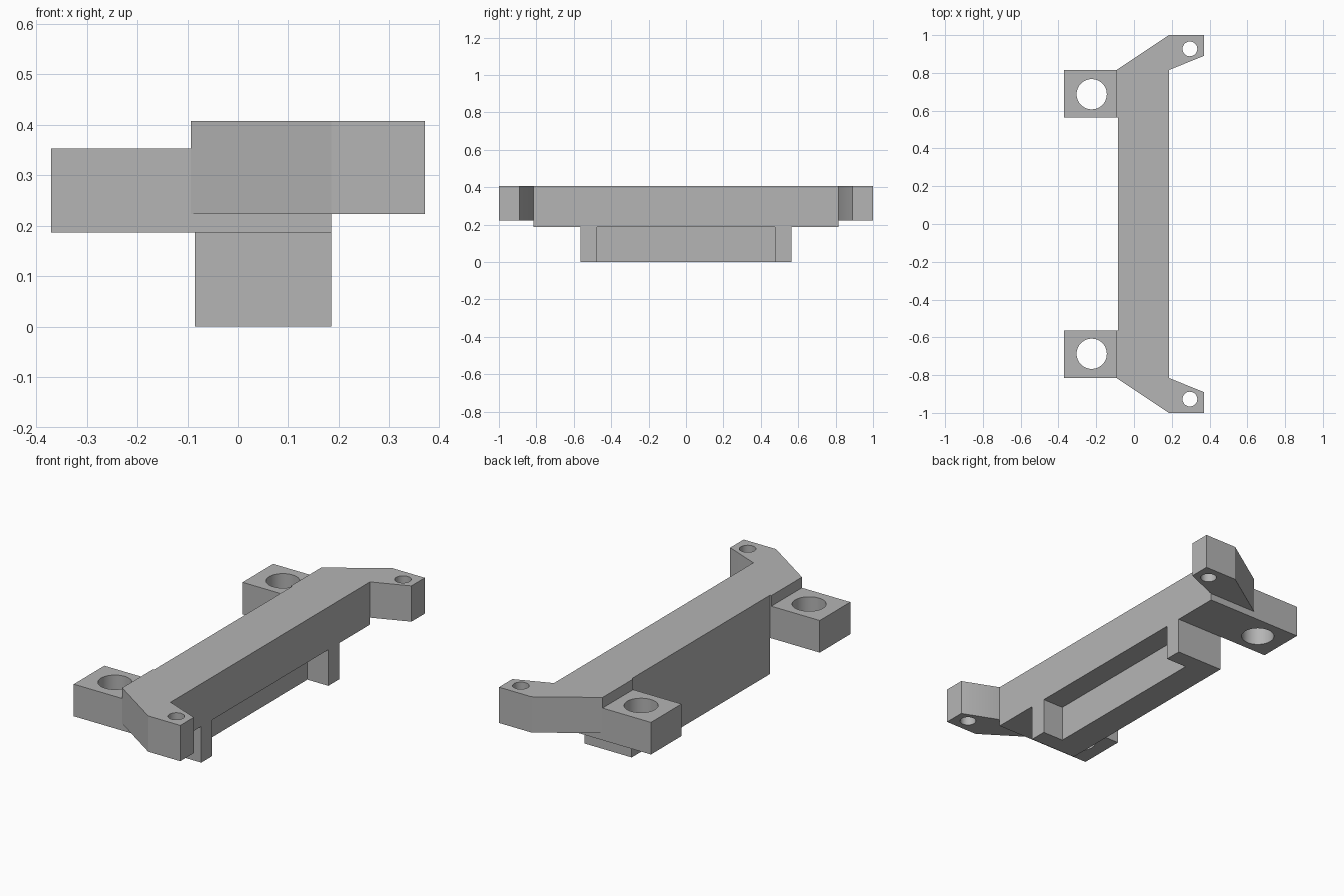
import bpy
import bmesh
import math

if "Cube" in bpy.data.objects:
    bpy.data.objects.remove(bpy.data.objects["Cube"], do_unlink=True)

# Single grey material
grey = bpy.data.materials.new("plain grey")
grey.use_nodes = True
colour = (0.46, 0.46, 0.46, 1)
grey.diffuse_color = colour
grey.node_tree.nodes["Principled BSDF"].inputs["Base Color"].default_value = colour

# Main levels and edges
X_BACK, X_STEP, X_FRONT = -0.085, -0.093, 0.185
X_MIN, X_MAX = -0.37, 0.37
Y_IN, Y_OUT = 0.565, 0.815
Z_BASE, Z_ARM, Z_LUG, Z_TOP = 0.187, 0.223, 0.353, 0.408


def prism(name, outline, z0, z1):
    """Extrude a plan outline between two heights."""
    bm = bmesh.new()
    face = bm.faces.new([bm.verts.new((x, y, z0)) for x, y in outline])
    new = bmesh.ops.extrude_face_region(bm, geom=[face])["geom"]
    for v in new:
        if isinstance(v, bmesh.types.BMVert):
            v.co.z = z1
    bmesh.ops.recalc_face_normals(bm, faces=bm.faces)
    mesh = bpy.data.meshes.new(name)
    bm.to_mesh(mesh)
    bm.free()
    mesh.materials.append(grey)
    obj = bpy.data.objects.new(name, mesh)
    bpy.context.collection.objects.link(obj)
    return obj


def drill(obj, x, y, radius):
    """Cut a vertical round hole right through a part."""
    ring = [(x + radius * math.cos(a), y + radius * math.sin(a))
            for a in (math.tau * i / 48 for i in range(48))]
    cutter = prism("hole_cutter", ring, -0.2, 0.7)
    cutter.hide_render = True
    mod = obj.modifiers.new("hole", "BOOLEAN")
    mod.operation = "DIFFERENCE"
    mod.solver = "EXACT"
    mod.object = cutter
    bpy.ops.object.select_all(action="DESELECT")
    obj.select_set(True)
    bpy.context.view_layer.objects.active = obj
    bpy.ops.object.modifier_apply(modifier=mod.name)
    bpy.data.objects.remove(cutter, do_unlink=True)
    bpy.ops.object.shade_smooth_by_angle(angle=math.radians(30))


def symmetric(half):
    """Complete an outline by mirroring it across y = 0."""
    return half + [(x, -y) for x, y in reversed(half)]


# Long upper bar, slightly wider behind the lugs
prism("spine", symmetric([(X_BACK, Y_IN), (X_STEP, Y_IN), (X_STEP, Y_OUT),
                          (X_FRONT, Y_OUT)]), Z_BASE, Z_TOP)

# Lower block with an open pocket in its +x side
prism("pocket_block", symmetric([(0.065, 0.475), (X_FRONT, 0.475), (X_FRONT, Y_IN),
                                 (X_BACK, Y_IN)]), 0, Z_BASE)

# Lugs and flared arms at both ends
for end, s in (("front", -1), ("back", 1)):
    lug = prism(end + "_lug", [(X_MIN, s * Y_IN), (X_STEP, s * Y_IN),
                               (X_STEP, s * Y_OUT), (X_MIN, s * Y_OUT)], Z_BASE, Z_LUG)
    drill(lug, -0.224, s * 0.687, 0.08)
    arm = prism(end + "_arm", [(X_STEP, s * Y_OUT), (X_FRONT, s * Y_OUT),
                               (X_MAX, s * 0.89), (X_MAX, s), (X_FRONT, s)], Z_ARM, Z_TOP)
    drill(arm, 0.296, s * 0.927, 0.039)
